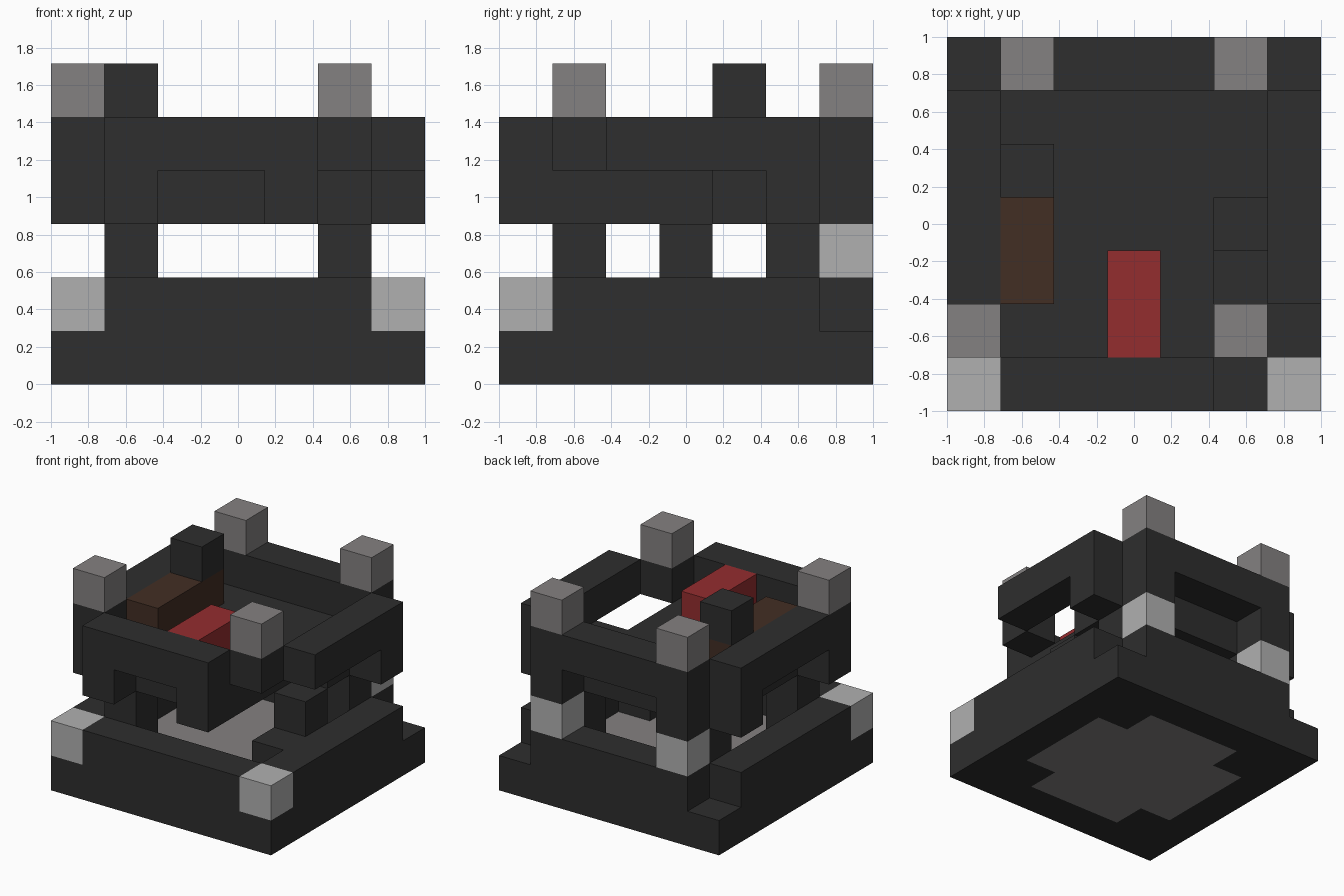
import bpy
import bmesh
import math
from mathutils import Vector

cube = bpy.data.objects.get("Cube")
if cube:
    bpy.data.objects.remove(cube, do_unlink=True)

UNIT = 2 / 7  # edge of one building block


def make_material(name, srgb):
    color = tuple(((c / 255 + 0.055) / 1.055) ** 2.4 for c in srgb) + (1.0,)
    mat = bpy.data.materials.new(name)
    mat.use_nodes = True
    mat.diffuse_color = color
    bsdf = next(n for n in mat.node_tree.nodes if n.type == 'BSDF_PRINCIPLED')
    bsdf.inputs["Base Color"].default_value = color
    bsdf.inputs["Roughness"].default_value = 0.9
    return mat


dark = make_material("dark stone", (46, 46, 46))
grey = make_material("grey stone", (132, 129, 129))
light = make_material("light stone", (176, 176, 176))
red = make_material("red cloth", (148, 45, 47))
brown = make_material("brown wood", (66, 46, 36))

parts = {}   # part name -> (material, block cells)
filled = set()


def box(x0, x1, y0, y1, z0, z1):
    """Cells of a box, inclusive bounds in blocks."""
    return {(x, y, z) for x in range(x0, x1 + 1)
            for y in range(y0, y1 + 1) for z in range(z0, z1 + 1)}


def part(name, mat, *boxes, cut=()):
    cells = set().union(*(box(*b) for b in boxes))
    for c in cut:
        cells -= box(*c)
    parts[name] = (mat, cells)
    filled.update(cells)


# Base: cross-shaped courtyard floor in a dark foundation, with a rim above
court = [(1, 5, 2, 4, 0, 0), (2, 4, 1, 5, 0, 0)]
part("courtyard_floor", grey, *court)
part("foundation", dark, (0, 6, 0, 6, 0, 0), cut=court)
part("base_rim", dark, (1, 5, 0, 0, 1, 1), (1, 5, 6, 6, 1, 1),
     (0, 0, 1, 5, 1, 1), (6, 6, 1, 5, 1, 1))
part("right_corner_block", light, (0, 0, 0, 0, 1, 1))
part("left_corner_block", light, (6, 6, 0, 0, 1, 1))

# Supports and steps under the upper storey
for name, x, y in (("front_right", 1, 1), ("back_right", 1, 5), ("back_left", 5, 5)):
    part(name + "_pillar", dark, (x, x, y, y, 1, 2))
part("back_right_pier", light, (1, 1, 6, 6, 2, 2))
part("back_left_pier", light, (5, 5, 6, 6, 2, 2))
part("lower_step", dark, (5, 5, 2, 2, 1, 1))
part("upper_step", dark, (5, 5, 3, 3, 2, 2))

# Upper storey: floor slab with stair opening, and walls with arches
part("upper_floor", dark, (1, 5, 1, 5, 3, 3), cut=[(5, 5, 1, 3, 3, 3)])
part("front_wall", dark, (1, 4, 0, 0, 3, 4), cut=[(2, 3, 0, 0, 3, 3)])
part("back_wall", dark, (1, 5, 6, 6, 3, 4), cut=[(2, 4, 6, 6, 3, 3)])
part("right_wall", dark, (0, 0, 1, 5, 3, 4), cut=[(0, 0, 2, 4, 3, 3)])
part("left_wall", dark, (6, 6, 2, 5, 3, 4), cut=[(6, 6, 2, 4, 3, 3)])
part("front_left_corner", dark, (5, 5, 1, 1, 4, 4))

# Battlement blocks on the walls
for name, x, y in (("front_right", 0, 1), ("front_left", 5, 1),
                   ("back_right", 1, 6), ("back_left", 5, 6)):
    part(name + "_merlon", grey, (x, x, y, y, 5, 5))

# Furnishings on the upper floor
part("red_bench", red, (3, 3, 1, 2, 4, 4))
part("wooden_bench", brown, (1, 1, 2, 4, 4, 4))
part("bench_chimney", dark, (1, 1, 4, 4, 5, 5))


def build(name, mat, cells):
    """Skin the cells with only their exposed faces, merged into large flats."""
    bm = bmesh.new()
    for cell in sorted(cells):
        centre = Vector(cell) + Vector((0.5, 0.5, 0.5))
        for axis in range(3):
            for sign in (-1, 1):
                n = Vector((0, 0, 0))
                n[axis] = sign
                if tuple(int(a + b) for a, b in zip(cell, n)) in filled:
                    continue
                u = Vector((0, 0, 0))
                u[(axis + 1) % 3] = 0.5
                v = n.cross(u)
                ring = (-u - v, u - v, u + v, v - u)
                bm.faces.new([bm.verts.new(centre + n / 2 + r) for r in ring])
    bmesh.ops.remove_doubles(bm, verts=bm.verts, dist=0.001)
    bmesh.ops.dissolve_limit(bm, angle_limit=math.radians(1),
                             verts=bm.verts, edges=bm.edges)
    for vert in bm.verts:
        vert.co = vert.co * UNIT - Vector((1, 1, 0))
    mesh = bpy.data.meshes.new(name)
    bm.to_mesh(mesh)
    bm.free()
    mesh.materials.append(mat)
    bpy.context.collection.objects.link(bpy.data.objects.new(name, mesh))


for name, (mat, cells) in parts.items():
    build(name, mat, cells)
